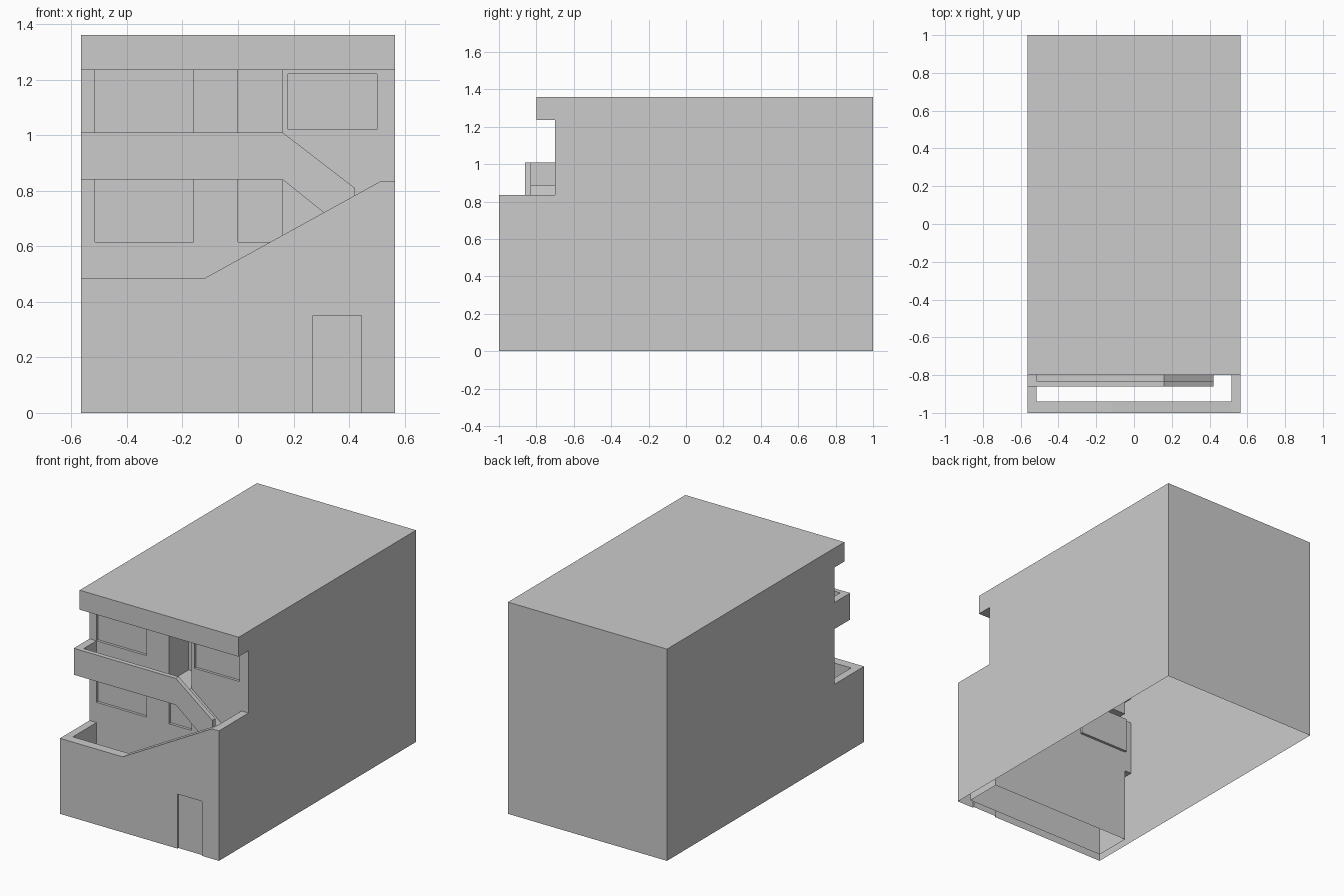
import bpy, bmesh

if "Cube" in bpy.data.objects:
    bpy.data.objects.remove(bpy.data.objects["Cube"])


def prism(name, pts, a, b, axis):
    """Extrude a 2D profile along x (pts are y,z) or along y (pts are x,z)."""
    def co(p, t):
        return (t, p[0], p[1]) if axis == 'x' else (p[0], t, p[1])
    bm = bmesh.new()
    lo = [bm.verts.new(co(p, a)) for p in pts]
    hi = [bm.verts.new(co(p, b)) for p in pts]
    n = len(pts)
    bm.faces.new(lo)
    bm.faces.new(hi)
    for i in range(n):
        j = (i + 1) % n
        bm.faces.new((lo[i], lo[j], hi[j], hi[i]))
    bmesh.ops.recalc_face_normals(bm, faces=bm.faces)
    me = bpy.data.meshes.new(name)
    bm.to_mesh(me)
    bm.free()
    ob = bpy.data.objects.new(name, me)
    bpy.context.collection.objects.link(ob)
    return ob


def box(name, x0, x1, y0, y1, z0, z1):
    return prism(name, [(x0, z0), (x1, z0), (x1, z1), (x0, z1)], y0, y1, 'y')


def combine(target, other, op):
    mod = target.modifiers.new(op, 'BOOLEAN')
    mod.operation = op
    mod.solver = 'EXACT'
    mod.object = other
    bpy.context.view_layer.objects.active = target
    bpy.ops.object.modifier_apply(modifier=mod.name)
    bpy.data.objects.remove(other, do_unlink=True)


W, I = 0.565, 0.515   # outer and inner half widths

# main block with roof overhang
house = prism('house', [(1, 0), (1, 1.36), (-.8, 1.36), (-.8, 1.235), (-.7, 1.235), (-.7, 0)],
              -W, W, 'x')

# shallow window recesses and the deep upper doorway
for x0, x1, z0, z1 in [(-I, -.16, 1.01, 1.235), (-I, -.16, .615, .84),
                       (0, .16, .615, .84), (.18, .5, 1.02, 1.22)]:
    combine(house, box('window_cut', x0, x1, -.75, -.683, z0, z1), 'DIFFERENCE')
combine(house, box('doorway_cut', 0, .16, -.75, -.5, .885, 1.235), 'DIFFERENCE')

# front wall with sloping top and shallow gate recess
front = prism('front_wall', [(-W, 0), (W, 0), (W, .835), (I, .835), (-.12, .485), (-W, .485)],
              -1, -.94, 'y')
combine(front, box('gate_cut', .27, .445, -1.1, -.99, -.1, .35), 'DIFFERENCE')
combine(house, front, 'UNION')

# courtyard side walls
combine(house, box('left_wall', -W, -I, -.95, -.65, 0, .485), 'UNION')
combine(house, box('right_wall', I, W, -.95, -.65, 0, .835), 'UNION')

# balcony: floor with ramp, front rail following it, left rail
balcony = prism('balcony', [(-W, .84), (.16, .84), (.42, .632), (.42, .68), (.16, .885), (-W, .885)],
                -.845, -.67, 'y')
rail = prism('rail', [(-W, .84), (.16, .84), (.42, .632), (.42, .81), (.16, 1.01), (-W, 1.01)],
             -.86, -.83, 'y')
combine(balcony, rail, 'UNION')
combine(balcony, box('side_rail', -W, -I, -.845, -.67, .84, 1.01), 'UNION')
combine(house, balcony, 'UNION')

# open underside
bm = bmesh.new()
bm.from_mesh(house.data)
under = [f for f in bm.faces if all(abs(v.co.z) < 1e-4 for v in f.verts)]
bmesh.ops.delete(bm, geom=under, context='FACES')
bm.to_mesh(house.data)
bm.free()
